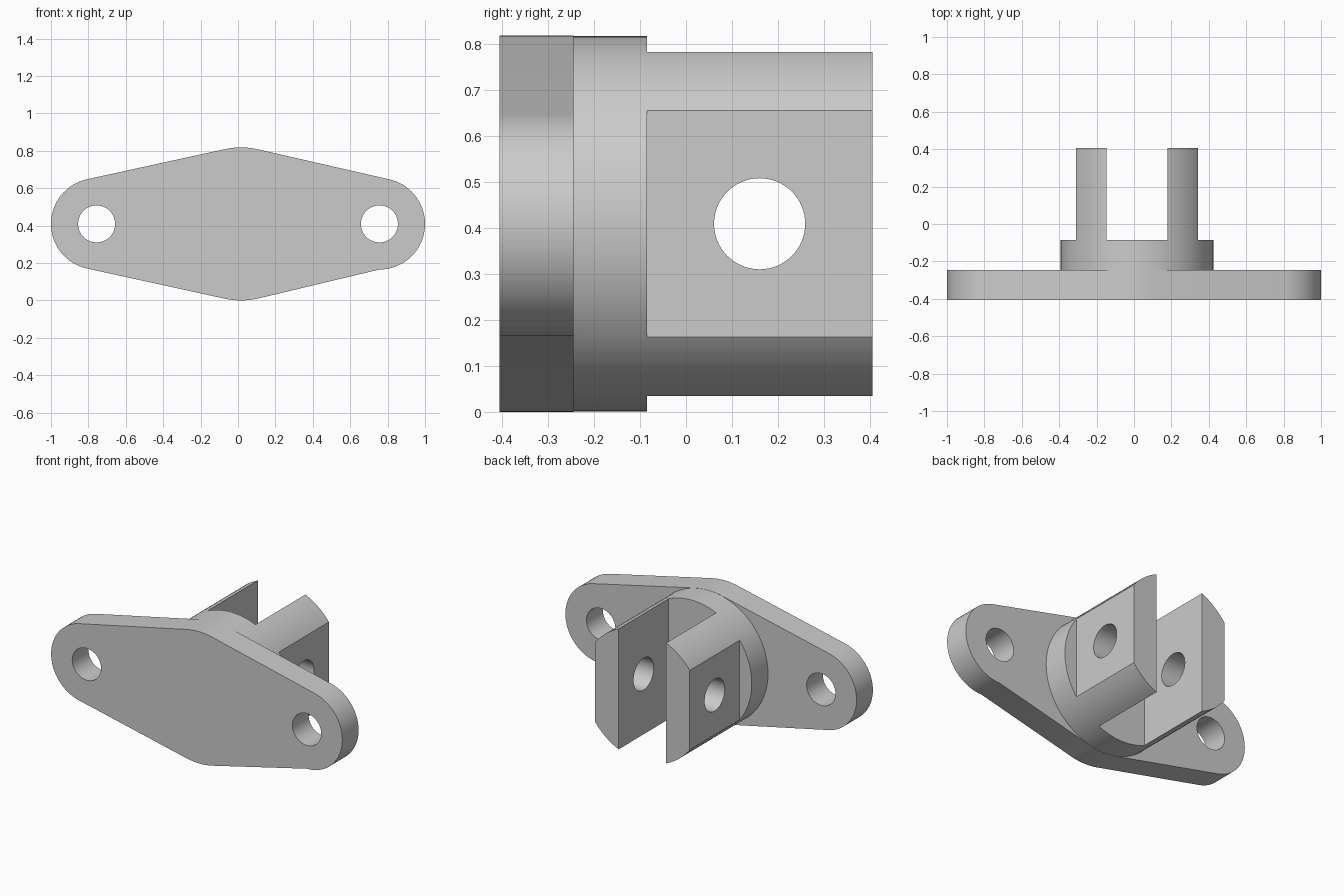
import bpy
import bmesh
from math import asin, atan2, cos, pi, radians, sin

cube = bpy.data.objects.get("Cube")
if cube:
    bpy.data.objects.remove(cube, do_unlink=True)

CX, CZ = 0.016, 0.409             # axis of the hub
R_HUB, R_END, R_HOLE = 0.409, 0.244, 0.099
END_L, END_R = -1 + R_END, 1 - R_END
FRONT, FACE, STEP, BACK = -0.405, -0.245, -0.085, 0.405

grey = bpy.data.materials.new("light grey")
grey.use_nodes = True
colour = (0.6, 0.6, 0.6, 1)
grey.diffuse_color = colour
grey.node_tree.nodes["Principled BSDF"].inputs["Base Color"].default_value = colour


def arc(cx, r, start, end, steps):
    angles = [start + (end - start) * i / steps for i in range(steps + 1)]
    return [(cx + r * cos(a), CZ + r * sin(a)) for a in angles]


def prism(name, profile, depth, axis="y"):
    """Extrude a closed 2D profile between two depths along y or x."""
    bm = bmesh.new()
    low, high = depth
    place = (lambda p: (p[0], low, p[1])) if axis == "y" else (lambda p: (low, p[0], p[1]))
    face = bm.faces.new([bm.verts.new(place(p)) for p in profile])
    new = bmesh.ops.extrude_face_region(bm, geom=[face])["geom"]
    move = (0, high - low, 0) if axis == "y" else (high - low, 0, 0)
    bmesh.ops.translate(bm, vec=move, verts=[v for v in new if isinstance(v, bmesh.types.BMVert)])
    bmesh.ops.recalc_face_normals(bm, faces=bm.faces)
    mesh = bpy.data.meshes.new(name)
    bm.to_mesh(mesh)
    bm.free()
    mesh.materials.append(grey)
    obj = bpy.data.objects.new(name, mesh)
    bpy.context.collection.objects.link(obj)
    return obj


def circle(cx, r, steps=64):
    return arc(cx, r, 0, 2 * pi, steps)[:-1]


def box(name, x0, x1, y0, y1):
    return prism(name, [(x0, -1), (x1, -1), (x1, 2), (x0, 2)], (y0, y1))


def combine(target, other, operation):
    mod = target.modifiers.new(operation.lower(), "BOOLEAN")
    mod.operation, mod.object, mod.solver = operation, other, "EXACT"
    bpy.context.view_layer.objects.active = target
    bpy.ops.object.modifier_apply(modifier=mod.name)
    bpy.data.objects.remove(other, do_unlink=True)


# Diamond flange: rounded ends joined to the middle arc by tangents
tilt_l = asin((R_HUB - R_END) / (CX - END_L))
tilt_r = asin((R_HUB - R_END) / (END_R - CX))
outline = arc(END_R, R_END, -pi / 2, pi / 2 - tilt_r, 32)
outline += arc(CX, R_HUB, pi / 2 - tilt_r, pi / 2 + tilt_l, 8)
outline += arc(END_L, R_END, pi / 2 + tilt_l, 3 * pi / 2 - tilt_l, 32)
outline += arc(CX, R_HUB, 3 * pi / 2 - tilt_l, 3 * pi / 2 + tilt_r, 8)
flange = prism("clevis_flange", outline, (FRONT, FACE))

# Bolt holes
for x in (END_L, END_R):
    combine(flange, prism("bolt_hole", circle(x, R_HOLE), (-1, 1)), "DIFFERENCE")

# Round hub, cut into two ears by a slot and two outer flats
hub = prism("hub", circle(CX, R_HUB - 0.001, 96), (FACE - 0.08, BACK))
for x0, x1 in ((-1, -0.325), (-0.163, 0.163), (0.325, 1)):
    combine(hub, box("ear_cut", CX + x0, CX + x1, STEP, 1), "DIFFERENCE")

# Pin hole through both ears
pin = [(y + 0.16, z) for y, z in circle(0, R_HOLE)]
combine(hub, prism("pin_hole", pin, (-1, 1), "x"), "DIFFERENCE")
combine(flange, hub, "UNION")

# Smooth curves with crisp edges
bpy.ops.object.select_all(action="DESELECT")
flange.select_set(True)
bpy.context.view_layer.objects.active = flange
bpy.ops.object.shade_smooth_by_angle(angle=radians(25))
